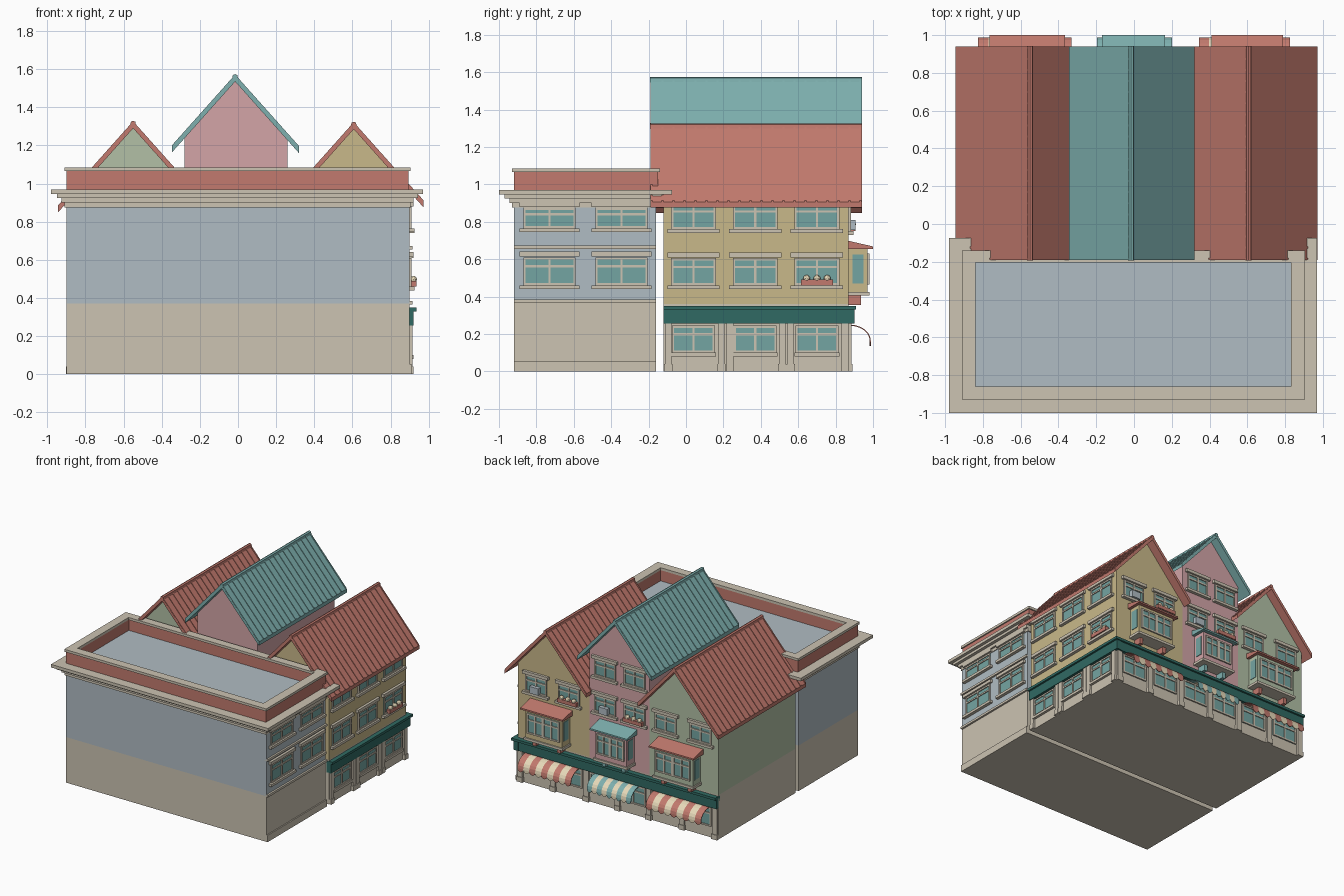
import bpy, bmesh, math
from math import pi, sin, cos

if "Cube" in bpy.data.objects:
    bpy.data.objects.remove(bpy.data.objects["Cube"])

def lin(c):
    c /= 255
    return c / 12.92 if c <= 0.04045 else ((c + 0.055) / 1.055) ** 2.4

COLORS = {"stone": (204, 195, 178), "blue_grey": (176, 188, 195), "brick_red": (194, 122, 110),
          "roof_teal": (126, 176, 175), "pink": (211, 165, 167), "sage": (178, 192, 166),
          "ochre": (201, 185, 138), "dark_teal": (48, 106, 99), "glass": (116, 165, 162),
          "cream": (232, 218, 186)}
MATS = {}
for n, c in COLORS.items():
    m = bpy.data.materials.new(n)
    m.diffuse_color = (*[lin(v) for v in c], 1)
    m.use_nodes = True
    m.node_tree.nodes["Principled BSDF"].inputs["Base Color"].default_value = m.diffuse_color
    MATS[n] = m

def finish(name, bm, *mats):
    bmesh.ops.recalc_face_normals(bm, faces=bm.faces)
    me = bpy.data.meshes.new(name)
    bm.to_mesh(me)
    bm.free()
    for m in mats:
        me.materials.append(MATS[m])
    ob = bpy.data.objects.new(name, me)
    bpy.context.collection.objects.link(ob)
    return ob

def boxes(name, mat, items):
    """One object made of boxes given as (x0, x1, y0, y1, z0, z1)."""
    bm = bmesh.new()
    for x0, x1, y0, y1, z0, z1 in items:
        vs = bmesh.ops.create_cube(bm, size=1)["verts"]
        for v in vs:
            v.co = ((x0, x1)[v.co.x > 0], (y0, y1)[v.co.y > 0], (z0, z1)[v.co.z > 0])
    return finish(name, bm, mat)

def prism(name, mat, pts, y0, y1):
    """Extrude an x-z profile along y."""
    bm = bmesh.new()
    f = bm.faces.new([bm.verts.new((x, y0, z)) for x, z in pts])
    r = bmesh.ops.extrude_face_region(bm, geom=[f])
    for v in r["geom"]:
        if isinstance(v, bmesh.types.BMVert):
            v.co.y = y1
    return finish(name, bm, mat)

def on_wall(wall, u0, u1, d0, d1, z0, z1):
    """Box on a wall: u along it, d outward from it."""
    if wall == "right":
        return (0.9 + d0, 0.9 + d1, u0, u1, z0, z1)
    return (u0, u1, 0.87 + d0, 0.87 + d1, z0, z1)

trim, glass = [], []

def window(wall, u, z0, z1, w, sill=True, off=0.0):
    a, b, t = u - w / 2, u + w / 2, 0.012
    zt = z0 + (z1 - z0) * 0.68
    add = lambda *p: trim.append(on_wall(wall, *p))
    glass.append(on_wall(wall, a, b, off - 0.02, off + 0.004, z0, z1))
    for p in ((a, a + t, z0, z1), (b - t, b, z0, z1), (u - t / 2, u + t / 2, z0, z1),
              (a, b, z0, z0 + t), (a, b, z1 - t, z1), (a, b, zt - t / 2, zt + t / 2)):
        add(p[0], p[1], off - 0.01, off + 0.011, p[2], p[3])
    if sill:
        add(a - 0.02, b + 0.02, off - 0.01, off + 0.025, z0 - 0.02, z0)
        add(a - 0.02, b + 0.02, off - 0.01, off + 0.02, z1 + 0.005, z1 + 0.03)

# Flat-roofed block with parapet
boxes("block_base", "stone", [(-0.9, 0.9, -0.92, -0.16, 0, 0.37)])
boxes("block_walls", "blue_grey", [(-0.9, 0.9, -0.92, -0.16, 0.37, 0.9)])
boxes("block_roof_floor", "blue_grey", [(-0.85, 0.85, -0.87, -0.19, 0.965, 0.975)])
boxes("parapet", "brick_red", [(-0.9, -0.845, -0.92, -0.15, 0.96, 1.065), (0.835, 0.895, -0.92, -0.15, 0.96, 1.065),
                               (-0.9, 0.895, -0.92, -0.865, 0.96, 1.065), (-0.9, 0.895, -0.195, -0.15, 0.96, 1.065)])
boxes("parapet_cap", "stone", [(-0.91, -0.84, -0.93, -0.14, 1.065, 1.085), (0.83, 0.905, -0.93, -0.14, 1.065, 1.085),
                               (-0.91, 0.905, -0.93, -0.86, 1.065, 1.085), (-0.91, 0.905, -0.205, -0.14, 1.065, 1.085)])
boxes("block_cornice", "stone", [(-0.91, 0.905, -0.93, -0.15, 0.875, 0.9), (-0.925, 0.92, -0.945, -0.15, 0.9, 0.925),
                                 (-0.95, 0.945, -0.97, -0.12, 0.925, 0.945), (-0.98, 0.97, -1.0, -0.075, 0.945, 0.97)])
boxes("block_string_courses", "stone", [(0.88, 0.915, -0.92, -0.16, z, z + 0.018) for z in (0.365, 0.655)]
      + [(0.88, 0.91, -0.92, -0.16, 0, 0.055)])
for u in (-0.73, -0.345):
    window("right", u, 0.46, 0.61, 0.28)
    window("right", u, 0.765, 0.875, 0.28)

# Row houses: ground floor, gabled bodies and ribbed roofs
boxes("shop_floor", "stone", [(-0.9, 0.9, -0.12, 0.87, 0, 0.36)])
SL = 1.12

def house(name, wall_mat, roof_mat, x0, x1, ridge, zr, e0, e1):
    at = lambda x, d=0: zr - SL * abs(x - ridge) - d
    prism(name + "_walls", wall_mat, [(x0, 0.36), (x1, 0.36), (x1, at(x1, 0.02)), (ridge, zr - 0.02),
                                      (x0, at(x0, 0.02))], -0.12, 0.87)
    prism(name + "_roof", roof_mat, [(e0, at(e0)), (ridge, zr), (e1, at(e1)), (e1, at(e1, 0.03)),
                                     (ridge, zr - 0.03), (e0, at(e0, 0.03))], -0.19, 0.94)
    # raised seams down both slopes
    bm = bmesh.new()
    for i in range(20):
        y = -0.184 + i * 0.0588
        for e in (e0, e1):
            vs = bmesh.ops.create_cube(bm, size=1)["verts"]
            for v in vs:
                x = e if v.co.x > 0 else ridge
                v.co = (x, y + v.co.y * 0.01, at(x) + (0.007 if v.co.z > 0 else -0.01))
    finish(name + "_roof_seams", bm, roof_mat)
    prism(name + "_ridge_cap", roof_mat, [(ridge - 0.016, zr - 0.02), (ridge - 0.012, zr + 0.004),
                                          (ridge, zr + 0.009), (ridge + 0.012, zr + 0.004),
                                          (ridge + 0.016, zr - 0.02)], -0.192, 0.942)

house("left_house", "sage", "brick_red", -0.9, -0.28, -0.55, 1.32, -0.945, -0.22)
house("middle_house", "pink", "roof_teal", -0.28, 0.26, -0.015, 1.565, -0.345, 0.32)
house("right_house", "ochre", "brick_red", 0.26, 0.9, 0.607, 1.315, 0.24, 0.972)

# Shop fascia and pilasters
boxes("shop_fascia", "dark_teal", [(0.88, 0.92, -0.12, 0.9, 0.255, 0.335), (0.88, 0.935, -0.12, 0.91, 0.33, 0.35),
                                   (-0.9, 0.92, 0.85, 0.895, 0.255, 0.335), (-0.9, 0.935, 0.85, 0.91, 0.33, 0.35)])
pil = []
for u in (-0.095, 0.19, 0.235, 0.515, 0.56, 0.85):
    pil += [on_wall("right", u - 0.018, u + 0.018, -0.01, 0.015, 0, 0.255),
            on_wall("right", u - 0.022, u + 0.022, -0.01, 0.02, 0, 0.04)]
for u in (-0.875, -0.58, -0.28, 0, 0.28, 0.58, 0.875):
    pil += [on_wall("back", u - 0.022, u + 0.022, -0.01, 0.015, 0, 0.255),
            on_wall("back", u - 0.026, u + 0.026, -0.01, 0.02, 0, 0.04)]
boxes("shop_pilasters", "stone", pil)

# Windows on the side and street walls
for u in (0.04, 0.37, 0.70):
    window("right", u, 0.1, 0.245, 0.23, False)
    trim.append(on_wall("right", u - 0.12, u + 0.12, -0.01, 0.02, 0.08, 0.1))
    window("right", u, 0.46, 0.605, 0.24)
    window("right", u, 0.76, 0.9, 0.24)
for u in (-0.73, -0.43, -0.14, 0.14, 0.43, 0.73):
    window("back", u, 0.09, 0.245, 0.22, False)
for u in (-0.745, -0.43, -0.15, 0.115, 0.44, 0.735):
    window("back", u, 0.75, 0.885, 0.19)
for u in (-0.15, 0.115):
    window("back", u, 1.04, 1.175, 0.19)

# Bay windows with little roofs and corbels
def bay(name, wall_mat, roof_mat, x0, x1):
    a, b = x0 + 0.025, x1 - 0.025
    boxes(name + "_bay", wall_mat, [(a, b, 0.86, 0.97, 0.42, 0.655)])
    boxes(name + "_bay_base", "stone", [(a - 0.01, b + 0.01, 0.86, 0.98, 0.405, 0.425)])
    boxes(name + "_bay_corbels", roof_mat, [(x, x + 0.03, 0.86, 0.935, 0.355, 0.405) for x in (a + 0.04, b - 0.07)])
    rf = boxes(name + "_bay_roof", roof_mat, [(x0, x1, 0.86, 1.0, 0.655, 0.685)])
    for v in rf.data.vertices:
        if v.co.z > 0.67:
            v.co.z = 0.668 if v.co.y > 0.9 else 0.70
    w = (b - a - 0.04) / 2
    for u in (a + 0.02 + w / 2, b - 0.02 - w / 2):
        window("back", u, 0.465, 0.63, w, False, 0.1)
    glass.extend((x - 0.004, x + 0.004, 0.89, 0.95, 0.47, 0.625) for x in (a, b))

bay("left", "sage", "brick_red", -0.765, -0.365)
bay("middle", "pink", "roof_teal", -0.17, 0.165)
bay("right", "ochre", "brick_red", 0.41, 0.79)
boxes("window_trim", "stone", trim)
boxes("window_glass", "glass", glass)

# Curved striped awnings with scalloped hems
def awning(name, mat, x0, x1, n):
    bm = bmesh.new()
    rows = []
    for i in range(n * 4 + 1):
        x = x0 + (x1 - x0) * i / (n * 4)
        prof = [(0.875 + 0.113 * sin(t * pi / 12), 0.165 + 0.085 * cos(t * pi / 12)) for t in range(7)]
        prof.append((0.988, 0.155 - 0.018 * sin(pi * (i % 4) / 4)))
        rows.append([bm.verts.new((x, y, z)) for y, z in prof])
    for i in range(n * 4):
        for j in range(7):
            f = bm.faces.new((rows[i][j], rows[i + 1][j], rows[i + 1][j + 1], rows[i][j + 1]))
            f.material_index = (i // 4) % 2
    ob = finish(name + "_awning", bm, mat, "cream")
    ob.modifiers.new("thickness", "SOLIDIFY").thickness = 0.006

awning("left", "brick_red", -0.825, -0.33, 9)
awning("middle", "roof_teal", -0.195, 0.2, 9)
awning("right", "brick_red", 0.345, 0.825, 9)

# Flower boxes
spots = [("right", 0.70, 0.46), ("back", 0.44, 0.75), ("back", -0.15, 0.75)]
boxes("flower_boxes", "brick_red", [on_wall(w, u - 0.085, u + 0.085, 0.005, 0.035, z, z + 0.03) for w, u, z in spots])
bm = bmesh.new()
for w, u, z in spots:
    for k in (-0.055, 0, 0.055):
        p = (0.92, u + k, z + 0.037) if w == "right" else (u + k, 0.89, z + 0.037)
        vs = bmesh.ops.create_icosphere(bm, subdivisions=2, radius=0.019)["verts"]
        bmesh.ops.translate(bm, verts=vs, vec=p)
finish("flowers", bm, "cream")

# Air conditioning units under upper windows
boxes("air_units", "blue_grey", [on_wall("back", u - 0.04, u + 0.04, 0.0, 0.035, 0.755, 0.81) for u in (0.735, 0.115)])
